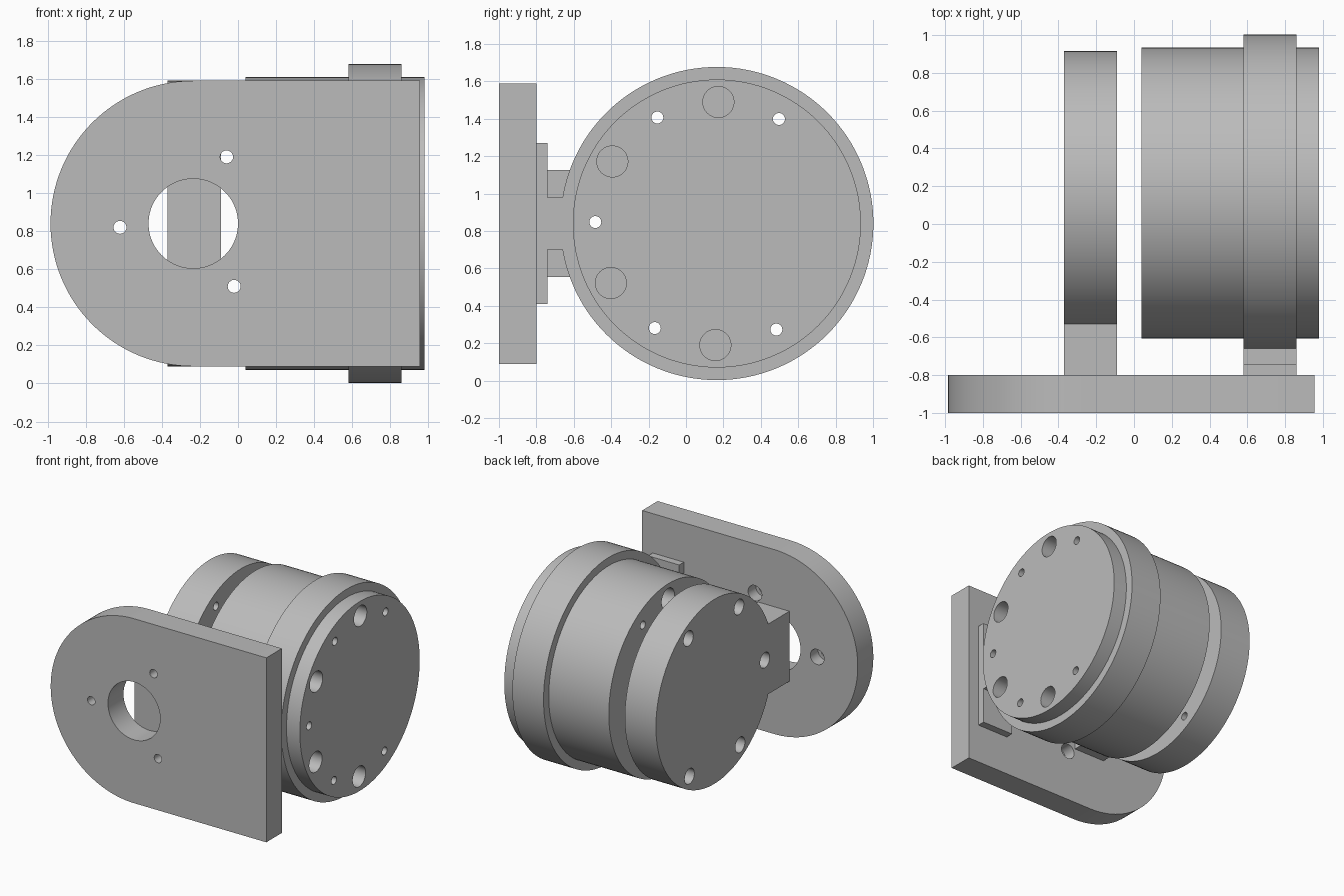
import bpy, bmesh
from math import sin, cos, pi, radians
from mathutils import Matrix, Vector

if "Cube" in bpy.data.objects:
    bpy.data.objects.remove(bpy.data.objects["Cube"])

metal = bpy.data.materials.new("plain_grey")
metal.use_nodes = True
GREY = (0.5, 0.5, 0.5, 1)
metal.diffuse_color = GREY
metal.node_tree.nodes["Principled BSDF"].inputs["Base Color"].default_value = GREY

AXIS_Y, AXIS_Z = 0.165, 0.84      # motor axis
BOLT_R = 0.65                     # bolt circle
TILT = -0.7                       # slight turn of the bolt circle


def make(name, bm):
    bmesh.ops.recalc_face_normals(bm, faces=bm.faces)
    mesh = bpy.data.meshes.new(name)
    bm.to_mesh(mesh)
    bm.free()
    mesh.materials.append(metal)
    ob = bpy.data.objects.new(name, mesh)
    bpy.context.collection.objects.link(ob)
    return ob


def cylinder(name, axis, a, b, u, v, r, sides=128):
    """Cylinder along X (u, v = y, z) or along Y (u, v = x, z) from a to b."""
    bm = bmesh.new()
    mid = (a + b) / 2
    if axis == "X":
        place = Matrix.Translation((mid, u, v)) @ Matrix.Rotation(pi / 2, 4, "Y")
    else:
        place = Matrix.Translation((u, mid, v)) @ Matrix.Rotation(pi / 2, 4, "X")
    bmesh.ops.create_cone(bm, cap_ends=True, segments=sides, radius1=r,
                          radius2=r, depth=b - a, matrix=place)
    return make(name, bm)


def box(name, x, y, z):
    bm = bmesh.new()
    lo, hi = Vector((x[0], y[0], z[0])), Vector((x[1], y[1], z[1]))
    place = Matrix.Translation((lo + hi) / 2) @ Matrix.Diagonal((*(hi - lo), 1))
    bmesh.ops.create_cube(bm, size=1, matrix=place)
    return make(name, bm)


def combine(ob, tools, operation):
    """Apply booleans one by one and remove the helper solids."""
    for tool in tools:
        tool.hide_render = True
        mod = ob.modifiers.new("cut", "BOOLEAN")
        mod.operation, mod.solver, mod.object = operation, "EXACT", tool
    graph = bpy.context.evaluated_depsgraph_get()
    mesh = bpy.data.meshes.new_from_object(ob.evaluated_get(graph))
    ob.modifiers.clear()
    ob.data = mesh
    for tool in tools:
        bpy.data.objects.remove(tool)


def on_circle(degrees):
    t = radians(degrees + TILT)
    return AXIS_Y + BOLT_R * cos(t), AXIS_Z + BOLT_R * sin(t)


SCREWS = (60, 120, 180, 240, 300)
PINS = (90, 150, 210, 270)

# Mounting plate: rounded at one end
bm = bmesh.new()
outline = [(0.955, 0.09), (0.955, 1.59)]
outline += [(-0.235 + 0.75 * cos(t), AXIS_Z + 0.75 * sin(t))
            for t in (pi / 2 + pi * i / 64 for i in range(65))]
face = bm.faces.new([bm.verts.new((x, -1, z)) for x, z in outline])
out = bmesh.ops.extrude_face_region(bm, geom=[face])
bmesh.ops.translate(bm, vec=(0, 0.2, 0),
                    verts=[v for v in out["geom"] if isinstance(v, bmesh.types.BMVert)])
plate = make("mounting_plate", bm)
cuts = [cylinder("bore", "Y", -1.1, -0.7, -0.235, AXIS_Z, 0.235, 96)]
for x, z in ((-0.06, 1.19), (-0.62, 0.82), (-0.02, 0.51)):
    cuts.append(cylinder("screw", "Y", -1.1, -0.7, x, z, 0.034, 24))
    cuts.append(cylinder("counterbore", "Y", -0.9, -0.7, x, z, 0.062, 32))
combine(plate, cuts, "DIFFERENCE")

# End disc with its wide foot on the plate
disc = cylinder("end_disc", "X", -0.37, -0.09, AXIS_Y, AXIS_Z, 0.75)
combine(disc, [box("foot", (-0.37, -0.09), (-0.8, 0), (0.555, 1.125))], "UNION")
cuts = []
for angle in SCREWS:
    y, z = on_circle(angle)
    cuts.append(cylinder("screw", "X", -0.5, 0, y, z, 0.032, 24))
    cuts.append(cylinder("counterbore", "X", -0.5, -0.23, y, z, 0.062, 32))
combine(disc, cuts, "DIFFERENCE")

# Main drum with screw and pin holes right through
drum = cylinder("main_drum", "X", 0.04, 0.98, AXIS_Y, AXIS_Z, 0.77)
cuts = [cylinder("screw", "X", 0, 1.1, *on_circle(a), 0.032, 24) for a in SCREWS]
cuts += [cylinder("pin", "X", 0, 1.1, *on_circle(a), 0.083, 48) for a in PINS]
combine(drum, cuts, "DIFFERENCE")

# Clamp ring around the drum, with neck and flange
WIDTH = (0.58, 0.86)
ring = cylinder("clamp_ring", "X", *WIDTH, AXIS_Y, AXIS_Z, 0.837)
combine(ring, [box("neck", WIDTH, (-0.77, 0), (0.70, 0.98)),
               box("flange", WIDTH, (-0.8, -0.74), (0.41, 1.27))], "UNION")
combine(ring, [cylinder("bore", "X", 0.4, 1, AXIS_Y, AXIS_Z, 0.77)], "DIFFERENCE")

# Smooth the round walls, keep edges sharp
bpy.ops.object.select_all(action="DESELECT")
for ob in (plate, disc, drum, ring):
    ob.select_set(True)
bpy.context.view_layer.objects.active = plate
bpy.ops.object.shade_smooth_by_angle(angle=radians(30))
